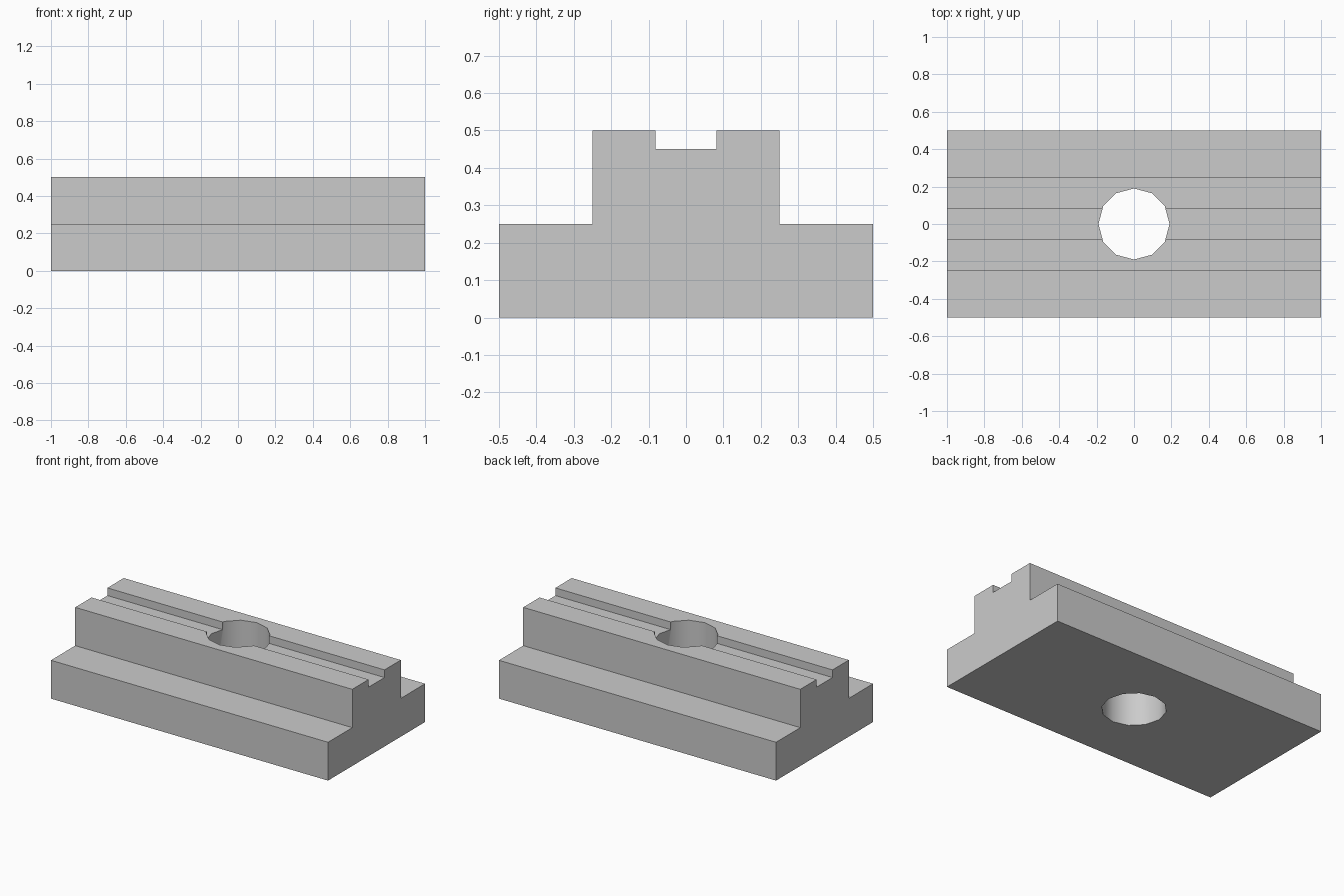
import bpy
import bmesh
import math

cube = bpy.data.objects.get("Cube")
if cube:
    bpy.data.objects.remove(cube, do_unlink=True)

LENGTH = 2.0
HOLE_RADIUS = 0.19

grey = bpy.data.materials.new("light_grey")
grey.use_nodes = True
colour = (0.6, 0.6, 0.6, 1)
grey.diffuse_color = colour
grey.node_tree.nodes["Principled BSDF"].inputs["Base Color"].default_value = colour


def make_object(name, bm):
    bmesh.ops.recalc_face_normals(bm, faces=bm.faces)
    mesh = bpy.data.meshes.new(name)
    bm.to_mesh(mesh)
    bm.free()
    mesh.materials.append(grey)
    obj = bpy.data.objects.new(name, mesh)
    bpy.context.collection.objects.link(obj)
    return obj


# Stepped, grooved rail: mirrored half profile swept along its length
half = [(0.5, 0), (0.5, 0.25), (0.25, 0.25), (0.25, 0.5), (0.082, 0.5), (0.082, 0.45)]
profile = half + [(-y, z) for y, z in reversed(half)]
bm = bmesh.new()
end = bm.faces.new([bm.verts.new((-LENGTH / 2, y, z)) for y, z in profile])
sweep = bmesh.ops.extrude_face_region(bm, geom=[end], use_keep_orig=True)
moved = [g for g in sweep["geom"] if isinstance(g, bmesh.types.BMVert)]
bmesh.ops.translate(bm, verts=moved, vec=(LENGTH, 0, 0))
rail = make_object("slotted_rail", bm)

# Twelve-sided cutter for the central through hole
bm = bmesh.new()
bmesh.ops.create_cone(bm, cap_ends=True, segments=12, radius1=HOLE_RADIUS,
                      radius2=HOLE_RADIUS, depth=2)
cutter = make_object("hole_cutter", bm)
cutter.hide_render = True

# Cut the hole, then smooth only its wall
cut = rail.modifiers.new("through_hole", "BOOLEAN")
cut.operation = "DIFFERENCE"
cut.solver = "EXACT"
cut.object = cutter
bpy.ops.object.select_all(action="DESELECT")
rail.select_set(True)
bpy.context.view_layer.objects.active = rail
bpy.ops.object.modifier_apply(modifier=cut.name)
bpy.data.objects.remove(cutter, do_unlink=True)
bpy.ops.object.shade_smooth_by_angle(angle=math.radians(35))
